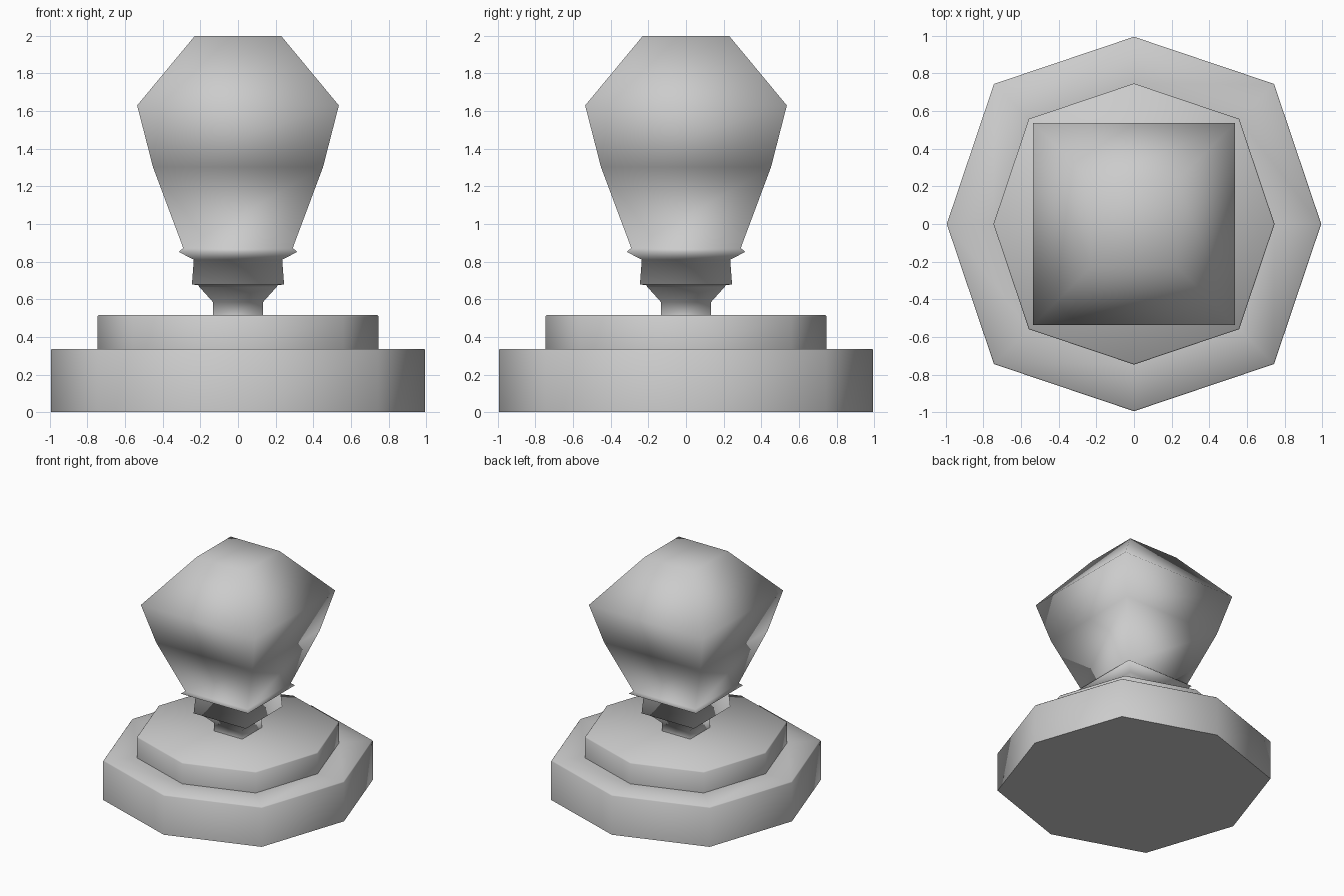
import bpy, math

if "Cube" in bpy.data.objects:
    bpy.data.objects.remove(bpy.data.objects["Cube"])

# outlines: square, and the octagon of the plinth
SQUARE = [(1, -1), (1, 1), (-1, 1), (-1, -1)]
K = 0.748
OCTAGON = [(1, 0), (K, K), (0, 1), (-K, K), (-1, 0), (-K, -K), (0, -1), (K, -K)]


def loft(name, outline, profile, cap_bottom=True, angle=None):
    """Scale an outline along a (half width, height) profile and skin it."""
    n = len(outline)
    verts = [(x * r, y * r, z) for r, z in profile for x, y in outline]
    faces = []
    for ring in range(len(profile) - 1):
        a, b = ring * n, (ring + 1) * n
        for i in range(n):
            j = (i + 1) % n
            faces.append((a + i, a + j, b + j, b + i))
    faces.append(tuple(range(len(verts) - n, len(verts))))
    if cap_bottom:
        faces.append(tuple(reversed(range(n))))
    mesh = bpy.data.meshes.new(name)
    mesh.from_pydata(verts, [], faces)
    mesh.update()
    obj = bpy.data.objects.new(name, mesh)
    bpy.context.collection.objects.link(obj)
    bpy.ops.object.select_all(action='DESELECT')
    obj.select_set(True)
    bpy.context.view_layer.objects.active = obj
    if angle is None:
        bpy.ops.object.shade_smooth()
    else:
        bpy.ops.object.shade_smooth_by_angle(angle=math.radians(angle))
    return obj


# two-step octagonal plinth with finely softened rims
loft("plinth", OCTAGON, [
    (0.995, 0.0), (0.995, 0.329), (0.989, 0.337),
    (0.747, 0.337), (0.747, 0.508), (0.741, 0.516)], angle=65)

# square finial: neck, collar, flared lip and tapering head
loft("finial", SQUARE, [
    (0.133, 0.516), (0.133, 0.585), (0.205, 0.665), (0.212, 0.676),
    (0.245, 0.678), (0.235, 0.81), (0.315, 0.852), (0.291, 0.872),
    (0.452, 1.303), (0.536, 1.63), (0.229, 2.0)], cap_bottom=False)
